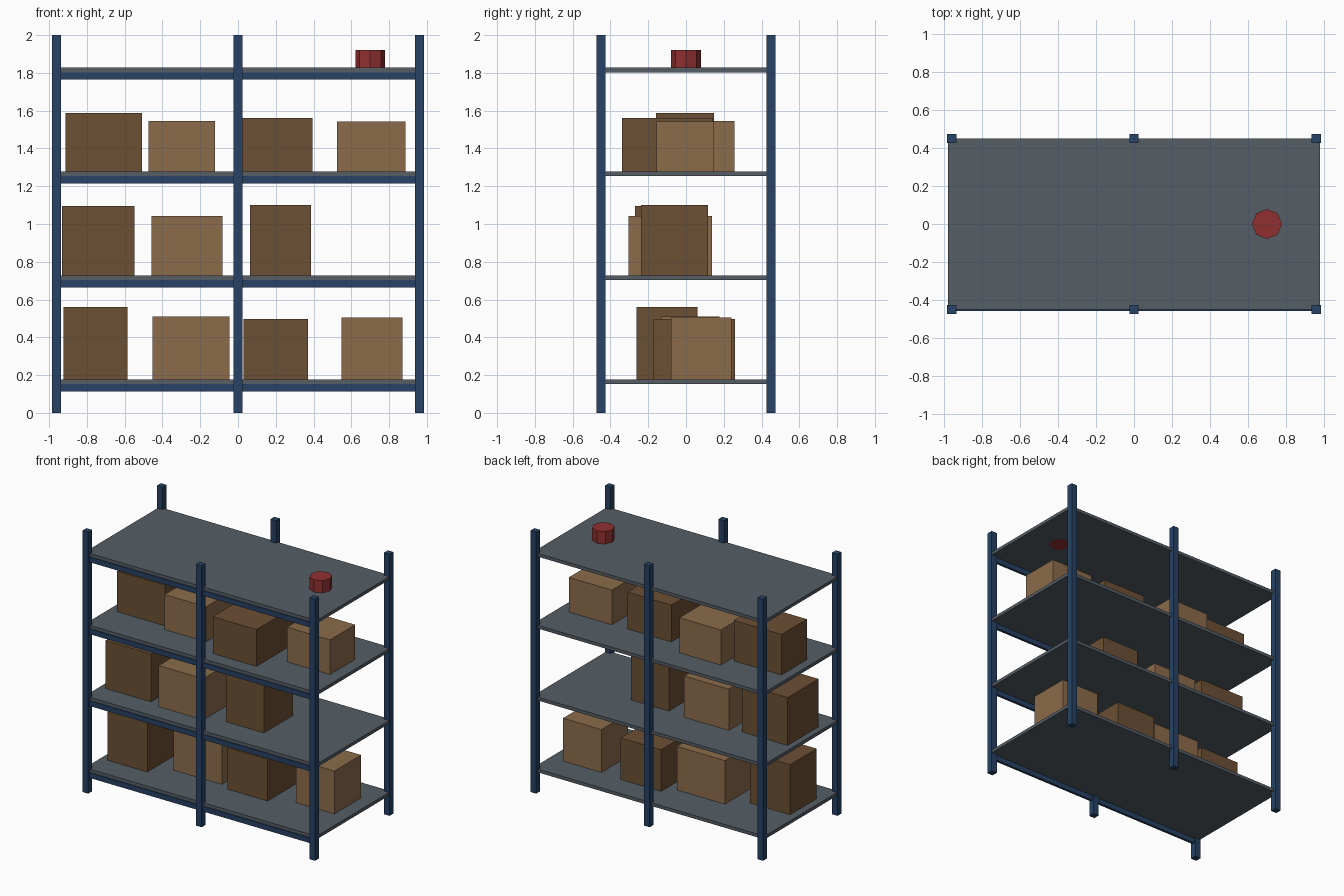
import bpy

if "Cube" in bpy.data.objects:
    bpy.data.objects.remove(bpy.data.objects["Cube"])


def material(name, rgb):
    m = bpy.data.materials.new(name)
    m.diffuse_color = (*rgb, 1)
    m.use_nodes = True
    m.node_tree.nodes["Principled BSDF"].inputs["Base Color"].default_value = m.diffuse_color
    return m


blue = material("blue_steel", (0.02, 0.055, 0.13))
grey = material("grey_panel", (0.09, 0.11, 0.13))
dark = material("dark_cardboard", (0.15, 0.08, 0.035))
light = material("light_cardboard", (0.26, 0.15, 0.07))
red = material("red_paint", (0.28, 0.03, 0.03))


def box(name, x, y, z, mat):
    """Box from (min, max) ranges on each axis."""
    ranges = (x, y, z)
    bpy.ops.mesh.primitive_cube_add(size=1, location=[(a + b) / 2 for a, b in ranges])
    ob = bpy.context.object
    ob.name = name
    ob.scale = [b - a for a, b in ranges]
    bpy.ops.object.transform_apply(location=False, rotation=False, scale=True)
    ob.data.materials.append(mat)


# Six uprights
H = 0.024
for side, y in (("front", -0.45), ("back", 0.45)):
    for pos, x in (("left", -0.96), ("middle", 0), ("right", 0.96)):
        box(f"{side}_{pos}_post", (x - H, x + H), (y - H, y + H), (0, 2), blue)

# Shelf panels, each with a beam along the front edge only
for i in range(4):
    top = 0.178 + 0.55 * i
    box(f"shelf_{i + 1}", (-0.98, 0.98), (-0.45, 0.45), (top - 0.025, top), grey)
    box(f"front_beam_{i + 1}", (-0.96, 0.96), (-0.457, -0.437),
        (top - 0.064, top - 0.025), blue)

# Cardboard boxes per shelf: x range, y range, top height
cartons = [
    [(-0.923, -0.585, -0.261, 0.061, 0.561), (-0.453, -0.046, -0.13, 0.177, 0.511),
     (0.03, 0.371, -0.172, 0.26, 0.496), (0.547, 0.872, -0.08, 0.242, 0.506)],
    [(-0.933, -0.548, -0.269, 0.105, 1.094), (-0.458, -0.081, -0.304, 0.137, 1.043),
     (0.064, 0.386, -0.238, 0.116, 1.10)],
    [(-0.912, -0.508, -0.158, 0.148, 1.588), (-0.474, -0.123, -0.21, 0.256, 1.546),
     (0.025, 0.394, -0.34, 0.142, 1.56), (0.524, 0.888, -0.156, 0.148, 1.543)],
]
for i, row in enumerate(cartons):
    for j, (x0, x1, y0, y1, top) in enumerate(row):
        box(f"carton_{i + 1}_{j + 1}", (x0, x1), (y0, y1), (0.178 + 0.55 * i, top),
            light if j % 2 else dark)

# Red canister on the top shelf, sunk through the panel
bpy.ops.mesh.primitive_cylinder_add(vertices=8, radius=0.079, depth=0.12,
                                    location=(0.7, 0, 1.862))
can = bpy.context.object
can.name = "red_canister"
can.data.materials.append(red)
